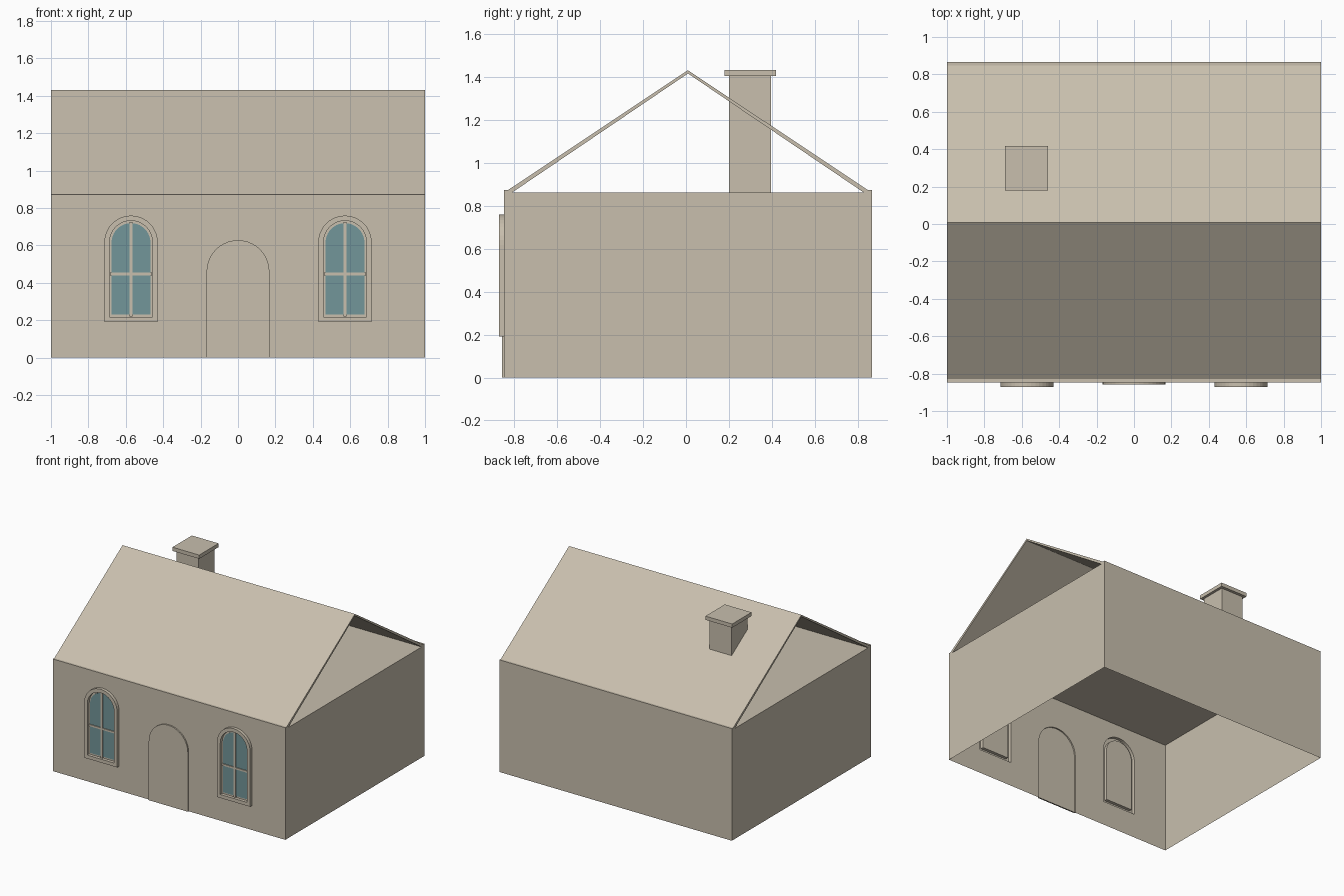
import bpy, bmesh, math

if "Cube" in bpy.data.objects:
    bpy.data.objects.remove(bpy.data.objects["Cube"])

YC = 0.009            # depth centre of the house body
HALF = 0.856          # half depth of the walls
FRONT = YC - HALF     # plane of the front wall
TOP = 0.86            # wall height


def material(name, rgb):
    m = bpy.data.materials.new(name)
    m.diffuse_color = (*rgb, 1)
    m.use_nodes = True
    m.node_tree.nodes["Principled BSDF"].inputs["Base Color"].default_value = m.diffuse_color
    return m


STONE = material("warm stone", (0.58, 0.52, 0.42))
GLASS = material("teal glass", (0.17, 0.305, 0.32))


def finish(bm, name, mat):
    me = bpy.data.meshes.new(name)
    bm.to_mesh(me)
    bm.free()
    me.materials.append(mat)
    ob = bpy.data.objects.new(name, me)
    bpy.context.collection.objects.link(ob)
    return ob


def box(name, x0, x1, y0, y1, z0, z1, mat=STONE):
    bm = bmesh.new()
    bmesh.ops.create_cube(bm, size=1)
    for v in bm.verts:
        v.co = ((x0 + x1) / 2 + v.co.x * (x1 - x0),
                (y0 + y1) / 2 + v.co.y * (y1 - y0),
                (z0 + z1) / 2 + v.co.z * (z1 - z0))
    return finish(bm, name, mat)


def arch(cx, half, bottom, spring, n=20):
    """Round-topped outline from bottom left over the arch to bottom right."""
    pts = [(cx - half, bottom)]
    for i in range(n + 1):
        a = math.pi * (1 - i / n)
        pts.append((cx + half * math.cos(a), spring + half * math.sin(a)))
    return pts + [(cx + half, bottom)]


def ring(bm, pts, y):
    return [bm.verts.new((x, y, z)) for x, z in pts]


def bridge(bm, a, b):
    for i in range(len(a)):
        j = (i + 1) % len(a)
        bm.faces.new((a[i], a[j], b[j], b[i]))


# Front wall with the door and window surrounds pushed out of it
bm = bmesh.new()
door = ring(bm, arch(0, 0.168, 0, 0.46), FRONT)
left = ring(bm, [(-1, TOP), (-1, 0)], FRONT)
right = ring(bm, [(1, 0), (1, TOP)], FRONT)
loops = [left + door + right]
WINDOWS = (-0.572, 0.572)
surrounds = [ring(bm, arch(cx, 0.1425, 0.19, 0.617), FRONT) for cx in WINDOWS]
loops += surrounds
edges = [bm.edges.new((l[i], l[(i + 1) % len(l)])) for l in loops for i in range(len(l))]
bmesh.ops.triangle_fill(bm, use_beauty=True, edges=edges, normal=(0, -1, 0))

# Flat arched door panel
panel = ring(bm, arch(0, 0.168, 0, 0.46), FRONT - 0.01)
bridge(bm, door, panel)
bm.faces.new(panel)

# Raised window surround and its recess
for cx, outer in zip(WINDOWS, surrounds):
    rim = ring(bm, arch(cx, 0.1425, 0.19, 0.617), FRONT - 0.024)
    lip = ring(bm, arch(cx, 0.115, 0.217, 0.617), FRONT - 0.024)
    back = ring(bm, arch(cx, 0.115, 0.217, 0.617), FRONT)
    for a, b in ((outer, rim), (rim, lip), (lip, back)):
        bridge(bm, a, b)
    bm.faces.new(back)

# Remaining walls and ceiling, open underneath
rear = ring(bm, [(-1, 0), (-1, TOP), (1, TOP), (1, 0)], YC + HALF)
bm.faces.new(rear)
bm.faces.new((left[1], left[0], rear[1], rear[0]))
bm.faces.new((right[0], right[1], rear[2], rear[3]))
bm.faces.new((left[0], right[1], rear[2], rear[1]))
bmesh.ops.recalc_face_normals(bm, faces=bm.faces)
finish(bm, "walls", STONE)

# Window glass and glazing bars
for side, cx in zip(("left", "right"), WINDOWS):
    bm = bmesh.new()
    a = ring(bm, arch(cx, 0.104, 0.23, 0.615), FRONT - 0.001)
    b = ring(bm, arch(cx, 0.104, 0.23, 0.615), FRONT - 0.005)
    bridge(bm, a, b)
    bm.faces.new(a)
    bm.faces.new(b)
    bmesh.ops.recalc_face_normals(bm, faces=bm.faces)
    finish(bm, side + "_window_glass", GLASS)
    box(side + "_upright_bar", cx - 0.008, cx + 0.008, FRONT - 0.012, FRONT - 0.001, 0.22, 0.725)
    box(side + "_cross_bar", cx - 0.112, cx + 0.112, FRONT - 0.012, FRONT - 0.001, 0.44, 0.454)

# Thin gabled roof, open at both ends
half_profile = [(-HALF, TOP), (-HALF, 0.872), (-0.838, 0.872)]
profile = half_profile + [(0, 1.43)] + [(-y, z) for y, z in reversed(half_profile)]
profile += [(0.82, TOP), (0, 1.415), (-0.82, TOP)]
bm = bmesh.new()
ends = [[bm.verts.new((x, YC + y, z)) for y, z in profile] for x in (-1, 1)]
bridge(bm, *ends)
for e in ends:
    bm.faces.new(e)
bmesh.ops.recalc_face_normals(bm, faces=bm.faces)
bmesh.ops.triangulate(bm, faces=[f for f in bm.faces if len(f.verts) > 4])
finish(bm, "roof", STONE)

# Chimney
box("chimney_shaft", -0.67, -0.48, 0.2, 0.396, TOP, 1.403)
box("chimney_cap", -0.69, -0.46, 0.18, 0.418, 1.403, 1.432)
